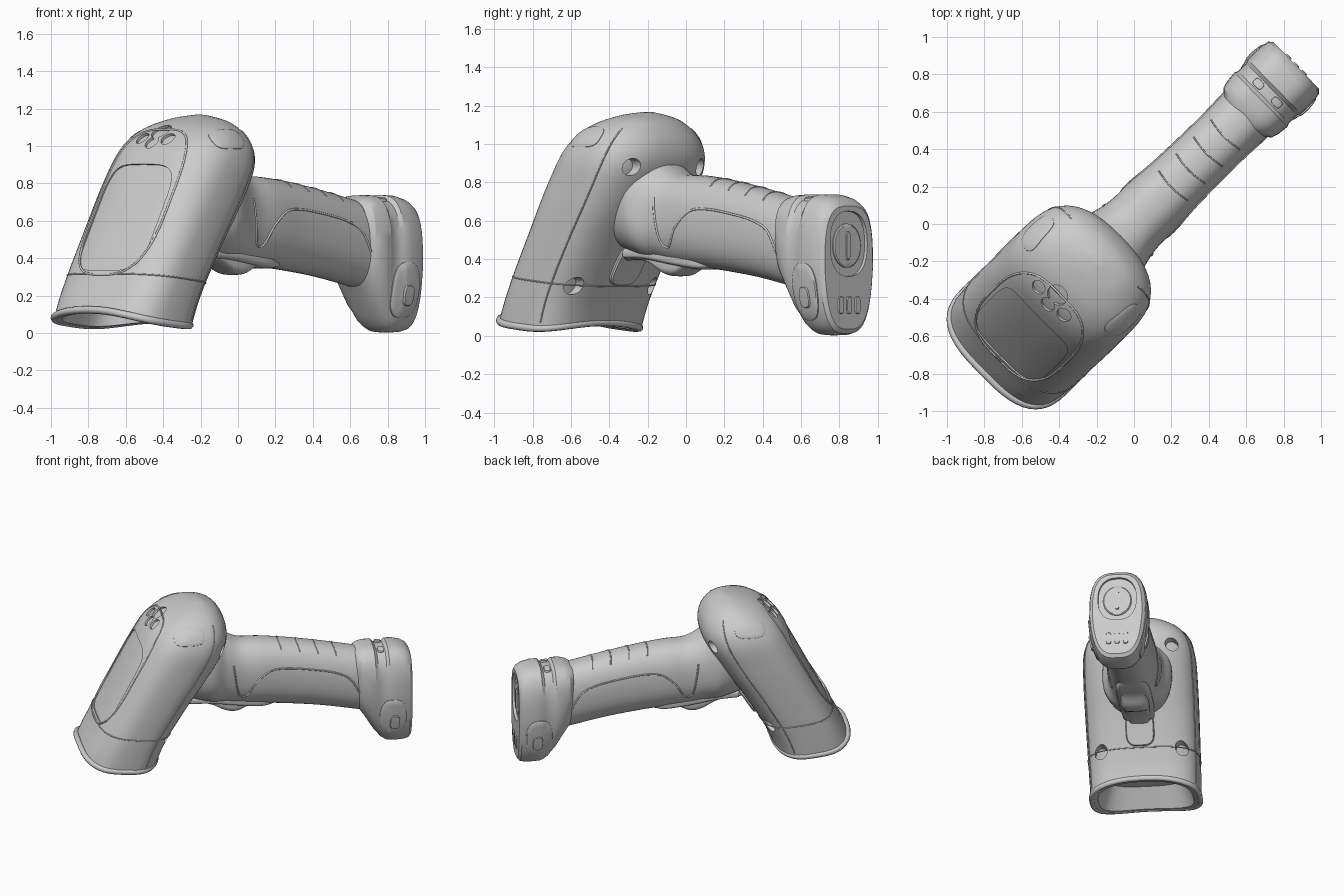
import bpy, bmesh, math
from mathutils import Vector as V
from mathutils.bvhtree import BVHTree

if "Cube" in bpy.data.objects:
    bpy.data.objects.remove(bpy.data.objects["Cube"])

# Local frame: x along the handle, y sideways, z up; every part is turned about 45 degrees
TURN = math.radians(44.4)
Z = V((0, 0, 1))


def spow(a, n):
    return math.copysign(abs(a) ** (2 / n), a)


def link(name, data):
    ob = bpy.data.objects.new(name, data)
    ob.rotation_euler = (0, 0, TURN)
    bpy.context.collection.objects.link(ob)
    return ob


def mesh_obj(name, verts, faces, angle=35):
    me = bpy.data.meshes.new(name)
    me.from_pydata([tuple(v) for v in verts], [], faces)
    bm = bmesh.new()
    bm.from_mesh(me)
    bmesh.ops.recalc_face_normals(bm, faces=bm.faces)
    bm.to_mesh(me)
    bm.free()
    me.shade_smooth()
    me.set_sharp_from_angle(angle=math.radians(angle))
    return link(name, me)


def interp(keys, t):
    """Catmull-Rom through a list of number tuples"""
    i = max(0, min(int(t), len(keys) - 2))
    f = t - i
    p = [keys[max(0, min(j, len(keys) - 1))] for j in (i - 1, i, i + 1, i + 2)]
    return [b + .5 * f * (c - a + f * (2 * a - 5 * b + 4 * c - d + f * (3 * (b - c) + d - a)))
            for a, b, c, d in zip(*p)]


def ring(s, n=48, scale=1.0, taper=0.0, arch=0.0):
    """Section from (front x, front z, back x, back z, half width, squareness)"""
    f, b = V((s[0], 0, s[1])), V((s[2], 0, s[3]))
    c, h = (f + b) / 2, (f - b) / 2 * scale
    out = []
    for i in range(n):
        a = 2 * math.pi * i / n
        k = spow(math.cos(a), s[5])
        w = s[4] * scale * spow(math.sin(a), s[5]) * (1 - taper * max(0, -k))
        out.append(c + h * k + V((0, w, arch * (1 - (w / s[4]) ** 2))))
    return out


def loft(name, rings, angle=35):
    n = len(rings[0])
    verts = [v for r in rings for v in r]
    faces = [(j * n + i, j * n + (i + 1) % n, (j + 1) * n + (i + 1) % n, (j + 1) * n + i)
             for j in range(len(rings) - 1) for i in range(n)]
    faces += [tuple(range(n)), tuple(range(len(verts) - n, len(verts)))]
    return mesh_obj(name, verts, faces, angle)


def tree(ob):
    return BVHTree.FromPolygons([v.co.copy() for v in ob.data.vertices],
                                [tuple(p.vertices) for p in ob.data.polygons])


def drop(bvh, p, d):
    hit = bvh.ray_cast(p - d * 1.5, d)[0]
    return hit if hit else p


def outline(bvh, c, d, up, rx, ry, n, scale=1.0, count=40):
    d = V(d).normalized()
    up = (V(up) - d * d.dot(V(up))).normalized()
    side = up.cross(d)
    pts = []
    for i in range(count):
        a = 2 * math.pi * i / count
        pts.append(drop(bvh, V(c) + side * (rx * scale * spow(math.cos(a), n))
                        + up * (ry * scale * spow(math.sin(a), n)), d))
    return pts


def plate(name, bvh, c, d, rx, ry, n=2, lo=-.02, hi=.01, up=Z):
    """Solid pad that follows the surface it is projected on"""
    d = V(d).normalized()
    rs = [outline(bvh, c, d, up, rx, ry, n, s) for s in (.02, .35, .7, .94, 1)]
    top = [[p - d * hi for p in r] for r in rs[:-1]]
    top.append([p - d * hi * .6 for p in rs[-1]])
    low = [[p - d * lo for p in r] for r in reversed(rs)]
    return loft(name, top + low)


def tube(name, pts, r=.006, closed=False):
    cu = bpy.data.curves.new(name, 'CURVE')
    cu.dimensions = '3D'
    cu.bevel_depth, cu.bevel_resolution = r, 2
    sp = cu.splines.new('POLY')
    sp.points.add(len(pts) - 1)
    for q, p in zip(sp.points, pts):
        q.co = (*p, 1)
    sp.use_cyclic_u = closed
    return link(name, cu)


def cut(ob, cutter):
    m = ob.modifiers.new('cut', 'BOOLEAN')
    m.operation, m.object, m.solver = 'DIFFERENCE', cutter, 'EXACT'
    bpy.context.view_layer.objects.active = ob
    bpy.ops.object.modifier_apply(modifier=m.name)
    bpy.data.objects.remove(cutter)


# Head shell with hollow, slightly arched scan opening
H = [(-1.135, .06, -.60, .005, .385, 3.0), (-1.055, .25, -.53, .2, .392, 3.0),
     (-.9, .55, -.38, .45, .398, 2.9), (-.76, .82, -.22, .68, .4, 2.8),
     (-.65, 1.0, -.11, .87, .39, 2.6), (-.53, 1.10, -.10, 1.0, .33, 2.4),
     (-.40, 1.15, -.16, 1.11, .2, 2.2), (-.3, 1.168, -.25, 1.162, .04, 2)]


def head_ring(t, scale=1.0):
    return ring(interp(H, t), scale=scale, arch=.05 * max(0, 1 - t))


rings = [head_ring(.9, .7), head_ring(0, .87)]
rings += [head_ring(j / 6) for j in range(42)] + [ring(H[-1])]
head = loft('head', rings, 40)
hb = tree(head)

# Lip around the opening, bumper seam and side seams
tube('opening_lip', [p + V((0, 0, .015)) for p in head_ring(0, .985)], .02, True)
tube('bumper_seam', head_ring(1.25), .004, True)
for k, name in ((15, 'left'), (33, 'right')):
    tube(name + '_shell_seam', [head_ring(j / 6)[k] for j in range(2, 34)], .004)

# Screen recess, panel border and recessed keys
fd = (.88, 0, -.475)
tube('panel_border', outline(hb, (-.82, 0, .72), fd, Z, .275, .455, 3.2, count=64), .006, True)
cut(head, plate('screen_cutter', hb, (-.86, 0, .62), fd, .25, .32, 5, -.008, .04))
kd = (.7, 0, -.7)
for x, y, r in ((-.60, .115, .04), (-.65, .015, .042), (-.61, -.085, .042), (-.52, .015, .058)):
    cut(head, plate('key_cutter', hb, (x, y, 1.04), kd, r, r, 2, -.015, .04))

# Screw wells on the back and side pads near the top
for s in (1, -1):
    for y, z in ((.25, .88), (.285, .26)):
        cut(head, plate('screw_cutter', hb, (-.3, s * y, z), (-1, 0, 0), .045, .045, 2, -.06, .05))
    plate('head_side_pad', hb, (-.40, s * .31, 1.02), (0, -s * .75, -.6), .11, .07, 3, hi=.005)
head.data.set_sharp_from_angle(angle=math.radians(40))

# Handle with flared neck: (x, top, bottom, half width)
G = [(-.48, .86, .48, .18), (-.24, .97, .41, .245), (-.11, .895, .39, .2), (0, .845, .368, .178),
     (.15, .835, .356, .176), (.35, .81, .335, .167), (.6, .765, .30, .163), (.9, .70, .24, .163)]


def bar_ring(s, n=2.4, taper=0.0):
    return ring((s[0], s[1], s[0], s[2], s[3], n), taper=taper)


handle = loft('handle', [bar_ring(interp(G, j / 6)) for j in range(43)])
gb = tree(handle)

# Grip borders and finger ribs
grip = [(-.06, .72), (-.03, .52), (0, .465), (.04, .475), (.1, .57), (.2, .65), (.32, .66),
        (.5, .635), (.66, .60), (.77, .545), (.84, .43)]
for s in (1, -1):
    d = V((0, -s, 0))
    path = [interp(grip, j / 5) for j in range(51)]
    tube('grip_border', [drop(gb, V((x, 0, z)), d) for x, z in path], .006)
for x in (.3, .43, .56, .69):
    tube('handle_rib', [drop(gb, V((x - .02 * math.cos(i * .25), .022 * i, .6)), V((0, 0, -1)))
                        for i in range(-5, 6)], .004)

# Trigger, its frame under the neck and the tongue running down the head
T = [(-.42, .46, .39, .07), (-.3, .46, .395, .085), (-.2, .44, .375, .09), (-.1, .44, .322, .095),
     (-.02, .43, .312, .095), (.06, .42, .345, .085), (.13, .42, .355, .07)]
loft('trigger', [bar_ring(interp(T, j / 4), 3.5) for j in range(25)])
F = [(-.36, .46, .40, .11), (-.2, .46, .395, .12), (0, .44, .365, .12), (.16, .43, .345, .11),
     (.24, .42, .352, .08)]
loft('trigger_frame', [bar_ring(interp(F, j / 4), 4) for j in range(17)])
plate('trigger_tongue', hb, (-.45, 0, .38), (-.88, 0, .475), .1, .12, 3.5, hi=.02)

# Battery end cap with a groove behind its end band
C = [(.82, .71, .30, .15), (.85, .725, .26, .185), (.89, .735, .20, .197), (.95, .738, .10, .203),
     (.97, .718, .075, .194), (1.0, .718, .035, .194), (1.03, .718, .015, .195),
     (1.05, .738, .006, .205), (1.1, .737, .002, .206), (1.16, .722, .004, .202),
     (1.195, .702, .012, .194), (1.213, .677, .035, .175)]
cap = loft('battery_cap', [bar_ring(s, 3.1, .15) for s in C], 30)
cb = tree(cap)

# End face: recessed oval, coin dial with slot, grip bars
back = (-1, 0, 0)
cut(cap, plate('oval_cutter', cb, (1.2, 0, .48), back, .135, .17, 2.4, -.02, .04))
eb = tree(cap)
plate('coin_dial', eb, (1.2, 0, .47), back, .1, .115, 2, hi=.012)
plate('dial_slot_bar', eb, (1.2, 0, .47), back, .014, .075, 4, hi=.02)
for y in (-.06, 0, .06):
    plate('latch_bar', eb, (1.2, y, .16), back, .018, .045, 4, hi=.008)
cap.data.set_sharp_from_angle(angle=math.radians(30))

# Side latches and top contact pads
for s in (1, -1):
    plate('side_latch', cb, (1.075, 0, .23), (0, -s, 0), .095, .15, 2.6, lo=-.03, hi=.01)
    plate('latch_button', cb, (1.085, 0, .20), (0, -s, 0), .035, .055, 3, lo=-.02, hi=.02)
    plate('top_contact', cb, (1.0, s * .07, .6), (0, 0, -1), .03, .022, 4, hi=.012, up=(1, 0, 0))
